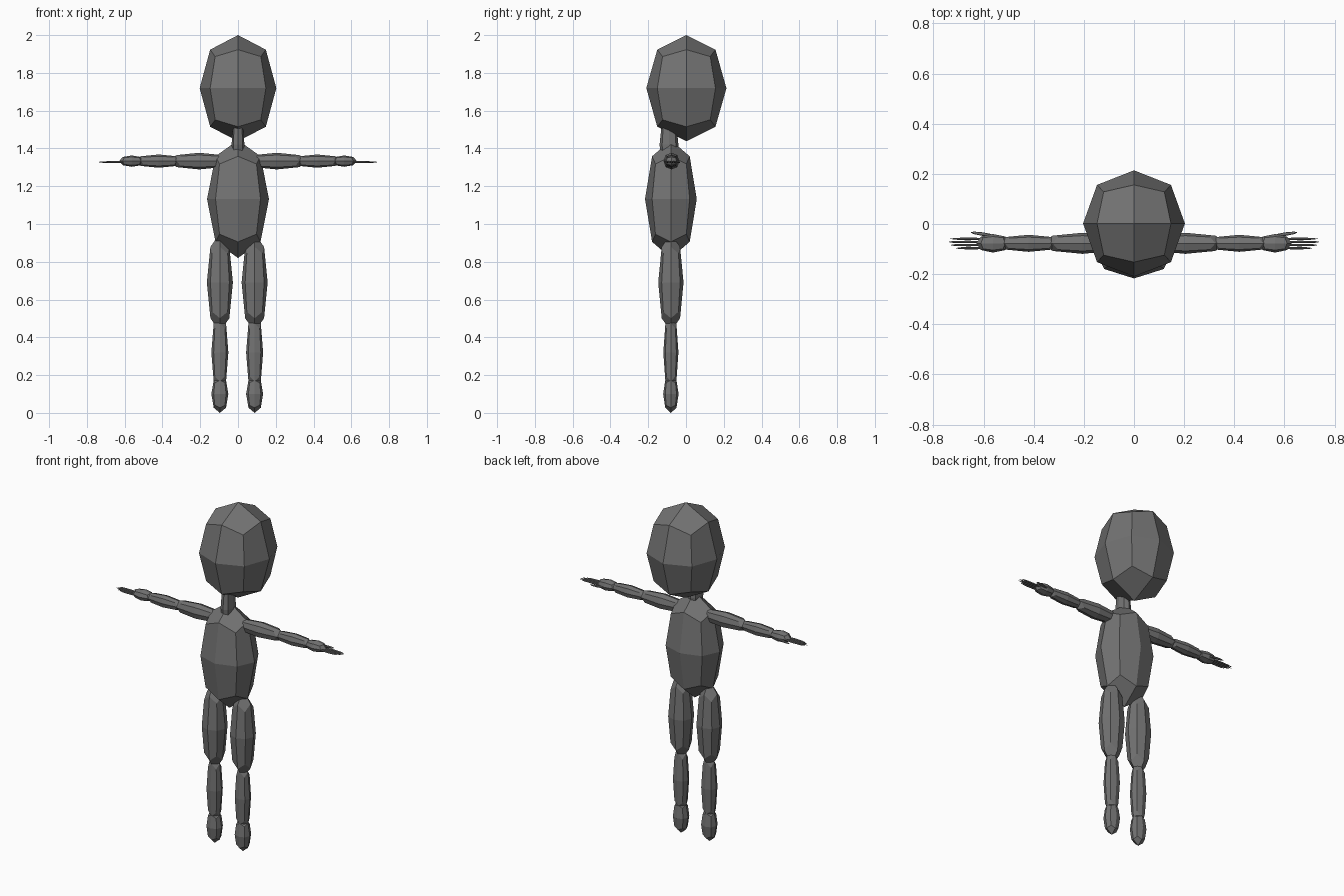
import bpy
import math

if "Cube" in bpy.data.objects:
    bpy.data.objects.remove(bpy.data.objects["Cube"], do_unlink=True)

grey = bpy.data.materials.new("dark grey")
grey.use_nodes = True
colour = (0.17, 0.17, 0.17, 1)
grey.diffuse_color = colour
grey.node_tree.nodes["Principled BSDF"].inputs["Base Color"].default_value = colour

# Once-subdivided unit cube reaches this fraction of its half size
REACH = 0.8395
BODY_Y = -0.08
LEG_SHIFT = -0.004


def pod(name, centre, half, turn=0):
    """Faceted pod: a cube subdivided once, with the given half extents."""
    bpy.ops.mesh.primitive_cube_add(size=2, location=centre, rotation=(0, 0, turn))
    ob = bpy.context.object
    ob.name = name
    ob.scale = [h / REACH for h in half]
    ob.data.materials.append(grey)
    sub = ob.modifiers.new("rounding", "SUBSURF")
    sub.levels = sub.render_levels = 1
    sub.use_limit_surface = True
    return ob


# Head, neck and torso
pod("head", (0, 0.002, 1.719), (0.203, 0.212, 0.281))
pod("neck", (0, -0.09, 1.42), (0.034, 0.05, 0.18))
pod("torso", (0, BODY_Y, 1.132), (0.164, 0.137, 0.312))

for side, s in (("left", 1), ("right", -1)):
    # Leg
    leg_x = s * 0.092 + LEG_SHIFT
    pod(side + "_thigh", (leg_x, BODY_Y, 0.69), (0.069, 0.067, 0.26))
    pod(side + "_shin", (leg_x, BODY_Y, 0.32), (0.045, 0.04, 0.213))
    pod(side + "_foot", (leg_x, BODY_Y, 0.1), (0.045, 0.041, 0.1))

    # Arm
    arm_y, arm_z = -0.077, 1.333
    pod(side + "_upper_arm", (s * 0.205, arm_y, arm_z), (0.165, 0.042, 0.044))
    pod(side + "_forearm", (s * 0.42, arm_y, arm_z), (0.132, 0.034, 0.035))
    pod(side + "_palm", (s * 0.562, arm_y, arm_z), (0.067, 0.037, 0.03))

    # Fingers
    for i, tip in enumerate((0.735, 0.743, 0.735, 0.712)):
        half = (tip - 0.585) / 2
        pod(f"{side}_finger_{i + 1}", (s * (tip - half), -0.059 - i * 0.0125, 1.328),
            (half, 0.005, 0.005))
    pod(side + "_thumb", (s * 0.605, -0.04, 1.328), (0.048, 0.007, 0.006),
        s * math.radians(8))
